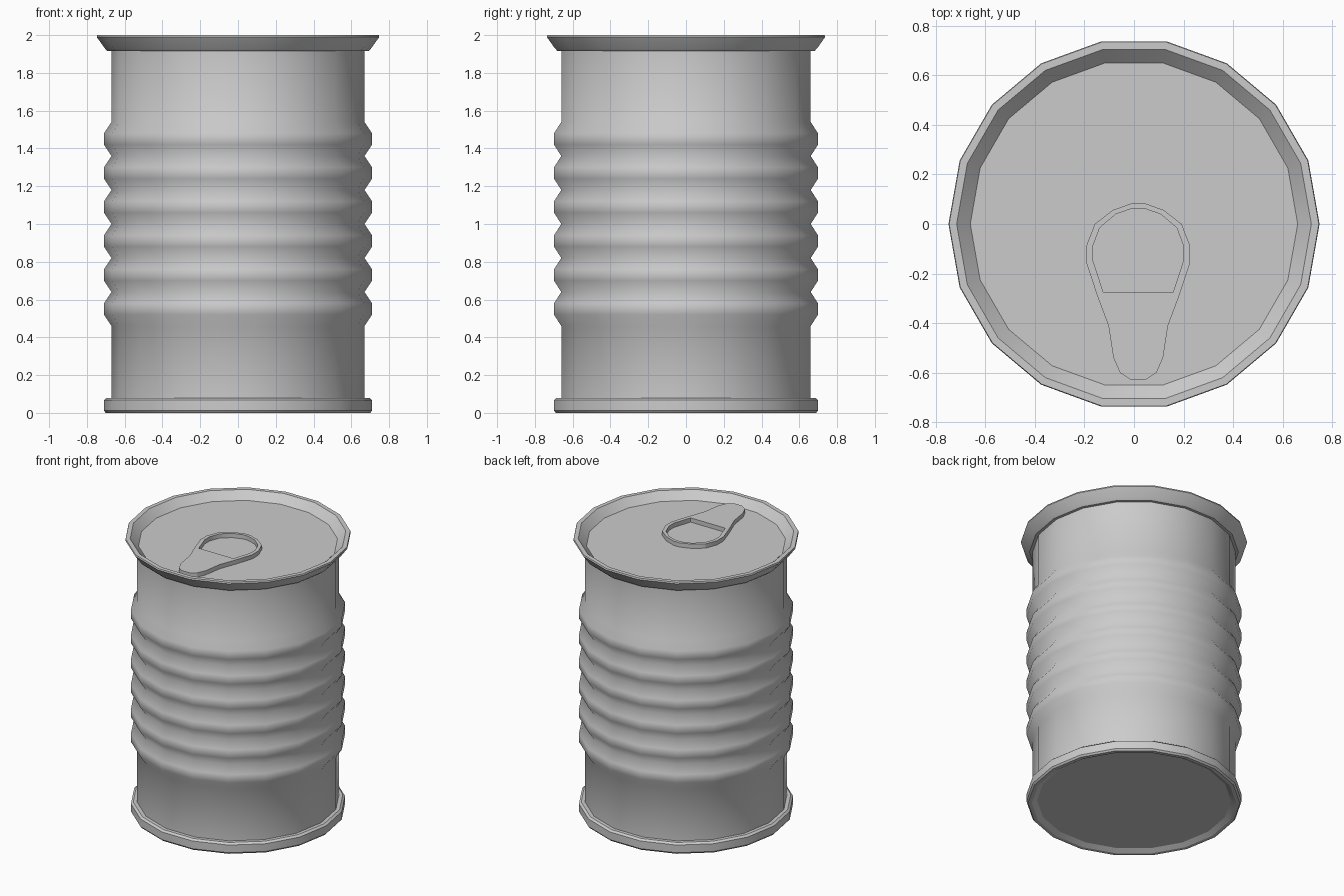
import bpy, bmesh
from math import sin, cos, pi, radians

if "Cube" in bpy.data.objects:
    bpy.data.objects.remove(bpy.data.objects["Cube"])

SIDES = 18


def make_object(name, bm, angle=None):
    bmesh.ops.recalc_face_normals(bm, faces=bm.faces[:])
    mesh = bpy.data.meshes.new(name)
    bm.to_mesh(mesh)
    bm.free()
    obj = bpy.data.objects.new(name, mesh)
    bpy.context.collection.objects.link(obj)
    bpy.ops.object.select_all(action='DESELECT')
    bpy.context.view_layer.objects.active = obj
    obj.select_set(True)
    if angle is None:
        bpy.ops.object.shade_smooth()
    else:
        bpy.ops.object.shade_smooth_by_angle(angle=radians(angle))
    return obj


def lathe(name, profile, angle=None, cap=False):
    """Spin (radius, z) points around z; cap fills the last ring."""
    bm = bmesh.new()
    rings = [[bm.verts.new((r * cos(2 * pi * i / SIDES), r * sin(2 * pi * i / SIDES), z))
              for i in range(SIDES)] for r, z in profile]
    for a, b in zip(rings, rings[1:]):
        for i in range(SIDES):
            j = (i + 1) % SIDES
            bm.faces.new((a[i], a[j], b[j], b[i]))
    if cap:
        bm.faces.new(rings[-1])
    return make_object(name, bm, angle)


# Ribbed wall
wall = [(0.67, 0.075), (0.67, 0.46)]
for k in range(6):
    z = 0.46 + 0.18 * k
    wall += [(0.71, z + 0.06), (0.71, z + 0.12), (0.67, z + 0.18)]
wall.append((0.67, 1.92))
lathe("can_wall", wall)

# Flared top rim with the sunken lid
lathe("rim_and_lid", [(0.67, 1.915), (0.69, 1.915), (0.705, 1.93), (0.748, 1.99),
                      (0.745, 2.0), (0.715, 2.0), (0.66, 1.945)], 30, cap=True)

# Bottom flange with a shallow recessed base
lathe("base", [(0.67, 0.08), (0.695, 0.08), (0.71, 0.068), (0.71, 0.012),
               (0.70, 0.0), (0.675, 0.0), (0.64, 0.02)], 30, cap=True)


# Pull tab: mirrored half outlines, prism with a hole
def mirrored(half, cx=0.017):
    return [(cx + x, y) for x, y in half] + [(cx - x, y) for x, y in reversed(half)]


outer = mirrored([(0.022, 0.085), (0.103, 0.056), (0.175, 0.0), (0.208, -0.085),
                  (0.208, -0.16), (0.165, -0.29), (0.120, -0.41), (0.100, -0.54),
                  (0.073, -0.60), (0.030, -0.628)])
hole = mirrored([(0.022, 0.063), (0.090, 0.040), (0.155, -0.015), (0.183, -0.09),
                 (0.183, -0.145), (0.140, -0.277)])
bm = bmesh.new()
edges = []
for loop in (outer, hole):
    vs = [bm.verts.new((x, y, 1.943)) for x, y in loop]
    edges += [bm.edges.new((vs[i - 1], vs[i])) for i in range(len(vs))]
bmesh.ops.triangle_fill(bm, use_beauty=True, use_dissolve=False, edges=edges)
ext = bmesh.ops.extrude_face_region(bm, geom=bm.faces[:], use_keep_orig=True)
for v in ext["geom"]:
    if isinstance(v, bmesh.types.BMVert):
        v.co.z += 0.033
make_object("pull_tab", bm, 30)
